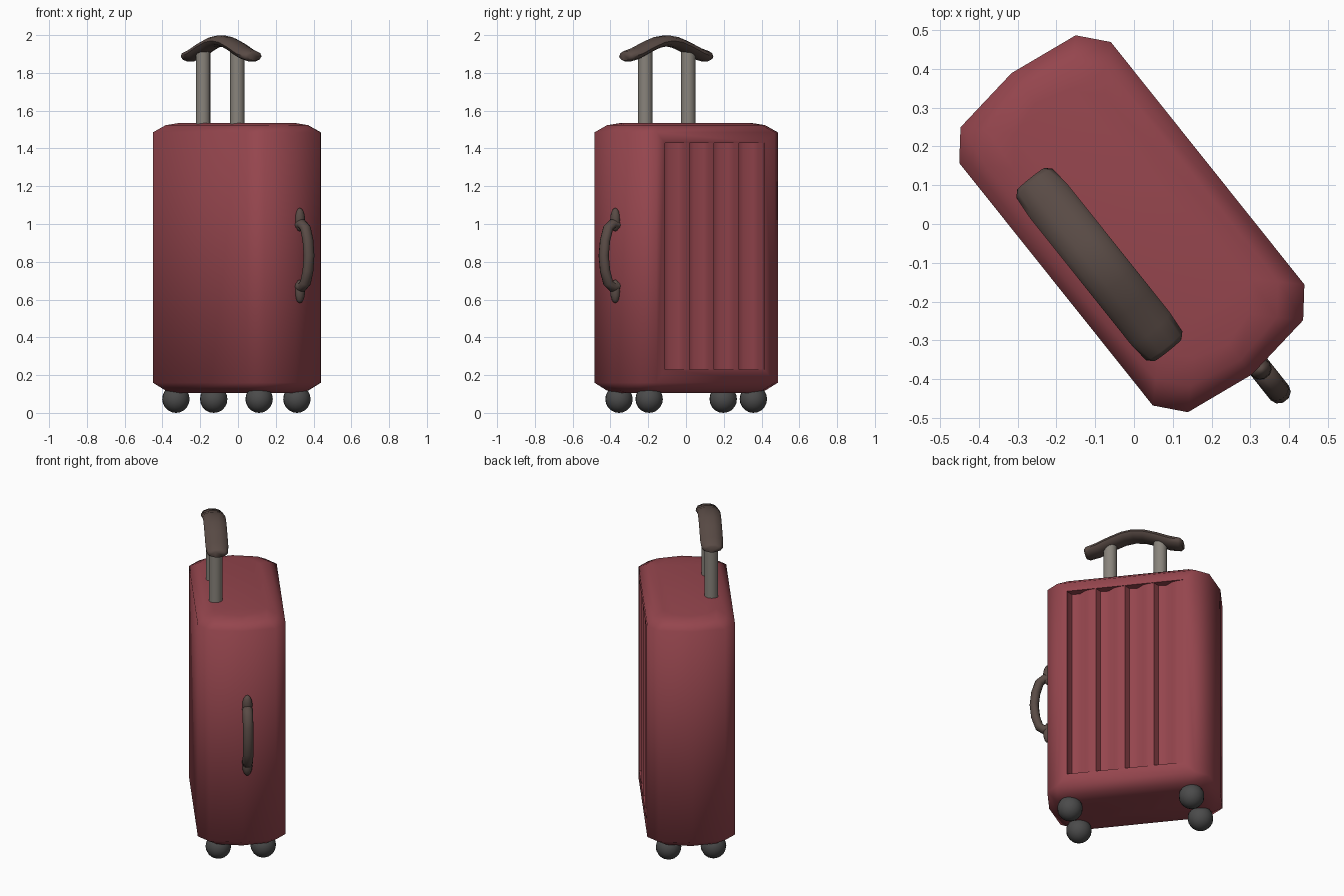
import bpy, bmesh
from math import sin, cos, pi, radians
from mathutils import Matrix, Vector

if "Cube" in bpy.data.objects:
    bpy.data.objects.remove(bpy.data.objects["Cube"])


def material(name, rgb):
    m = bpy.data.materials.new(name)
    m.diffuse_color = (*rgb, 1)
    m.use_nodes = True
    m.node_tree.nodes["Principled BSDF"].inputs["Base Color"].default_value = m.diffuse_color
    return m


RED = material("red_shell", (0.30, 0.06, 0.075))
METAL = material("pole_metal", (0.25, 0.23, 0.20))
BROWN = material("brown_grip", (0.10, 0.07, 0.06))
DARK = material("dark_rubber", (0.07, 0.07, 0.07))


def loft(name, rings, mat):
    """Skin a list of equal-sized point rings and cap both ends."""
    bm = bmesh.new()
    vs = [[bm.verts.new(p) for p in r] for r in rings]
    n = len(rings[0])
    for a, b in zip(vs, vs[1:]):
        for i in range(n):
            j = (i + 1) % n
            bm.faces.new((a[i], a[j], b[j], b[i]))
    bm.faces.new(vs[0][::-1])
    bm.faces.new(vs[-1])
    bmesh.ops.recalc_face_normals(bm, faces=bm.faces)
    me = bpy.data.meshes.new(name)
    bm.to_mesh(me)
    bm.free()
    ob = bpy.data.objects.new(name, me)
    bpy.context.collection.objects.link(ob)
    me.materials.append(mat)
    return ob


def sweep(name, path, side, sizes, mat, n=10):
    """Sweep an ellipse (half width along side, half thickness) along a path."""
    pts = [Vector(p) for p in path]
    side = Vector(side)
    rings = []
    for i, p in enumerate(pts):
        t = (pts[min(i + 1, len(pts) - 1)] - pts[max(i - 1, 0)]).normalized()
        up = side.cross(t)
        w, h = sizes[i]
        rings.append([p + side * (w * cos(2 * pi * k / n)) + up * (h * sin(2 * pi * k / n))
                      for k in range(n)])
    return loft(name, rings, mat)


def sphere(name, loc, scale, mat, seg=16, rings=10):
    bpy.ops.mesh.primitive_uv_sphere_add(segments=seg, ring_count=rings, radius=1)
    ob = bpy.context.object
    ob.name = name
    ob.data.transform(Matrix.Translation(loc) @ Matrix.Diagonal((*scale, 1)))
    ob.data.materials.append(mat)
    return ob


def activate(ob):
    bpy.ops.object.select_all(action='DESELECT')
    ob.select_set(True)
    bpy.context.view_layer.objects.active = ob


parts = []

# Shell: chamfered box with bulged ends (long axis on local x)
quarter = [(0.497, 0), (0.47, 0.19), (0.40, 0.25)]
outline = quarter + [(-x, y) for x, y in quarter[::-1]]
outline += [(x, -y) for x, y in outline[1:-1][::-1] if y > 0]
sgn = lambda a: (a > 0) - (a < 0)
levels = [(0.105, 0.10), (0.118, 0.048), (0.16, 0), (1.485, 0), (1.523, 0.048), (1.535, 0.10)]
shell = loft("suitcase_shell",
             [[(x - sgn(x) * d - 0.004, y - sgn(y) * d - 0.004, z) for x, y in outline]
              for z, d in levels], RED)

# Ribbed panel: four grooves cut in the back
profile = [(0.34, 0.35)]
for i in range(4):
    left = 0.34 - 0.168 * i
    profile += [(left, 0.244), (left - 0.02, 0.205), (left - 0.065, 0.20),
                (left - 0.105, 0.232), (left - 0.135, 0.24)]
profile += [(-0.335, 0.244), (-0.335, 0.35)]
cutter = loft("groove_cutter", [[(x, y, z) for x, y in profile] for z in (0.23, 1.43)], RED)
cutter.hide_render = True
mod = shell.modifiers.new("grooves", 'BOOLEAN')
mod.operation = 'DIFFERENCE'
mod.solver = 'EXACT'
mod.object = cutter
activate(shell)
bpy.ops.object.modifier_apply(modifier=mod.name)
bpy.data.objects.remove(cutter)
parts.append(shell)

# Wheels
for x in (-0.353, 0.353):
    for y in (-0.128, 0.128):
        parts.append(sphere("wheel", (x - 0.006, y - 0.006, 0.073), (0.073,) * 3, DARK))

# Telescopic poles
for x in (-0.125, 0.166):
    parts.append(sweep("handle_pole", [(x, -0.137, 1.5), (x, -0.137, 1.92)], (0, 1, 0),
                       [(0.039, 0.039)] * 2, METAL, 12))

# Top grip: wide bowed bar
half = [(0.283, 1.885, 0.045, 0.02), (0.268, 1.887, 0.06, 0.03), (0.21, 1.902, 0.065, 0.032),
        (0.13, 1.937, 0.065, 0.031), (0.06, 1.962, 0.065, 0.03)]
bar = [(-x, *r) for x, *r in half] + [(0, 1.97, 0.065, 0.03)] + half[::-1]
parts.append(sweep("top_grip", [(x + 0.026, -0.135, z) for x, z, _, _ in bar], (0, 1, 0),
                   [(w, h) for *_, w, h in bar], BROWN))

# Side handle: arch with two mounting feet
arch = [(0.475, -0.16), (0.515, -0.168), (0.545, -0.145), (0.566, -0.08), (0.575, 0)]
arch += [(x, -z) for x, z in arch[-2::-1]]
parts.append(sweep("side_handle", [(x, 0.022, 0.833 + z) for x, z in arch], (0, 1, 0),
                   [(0.03, 0.026)] * len(arch), BROWN))
for s in (-1, 1):
    parts.append(sphere("side_handle_foot", (0.497, 0.022, 0.833 + s * 0.19),
                        (0.026, 0.029, 0.062), BROWN, 10, 8))

# Turn the whole suitcase to its stance
turn = Matrix.Rotation(radians(-51.4), 4, 'Z')
for ob in parts:
    ob.data.transform(turn)
    activate(ob)
    bpy.ops.object.shade_smooth_by_angle(angle=radians(55))
